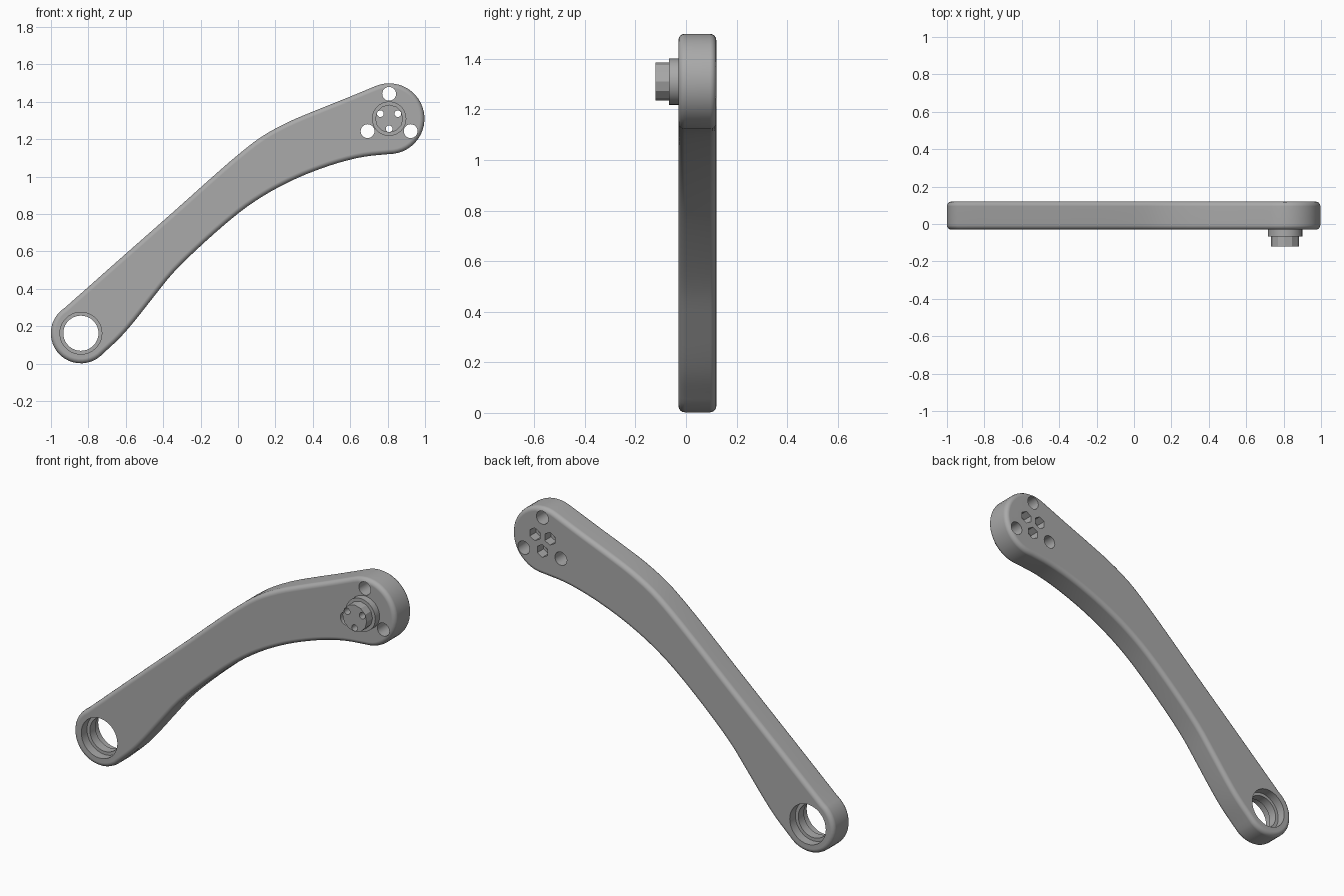
import bpy, bmesh, math
from mathutils import Vector, Matrix

if "Cube" in bpy.data.objects:
    bpy.data.objects.remove(bpy.data.objects["Cube"], do_unlink=True)

FRONT, BACK = -0.03, 0.12
HUB = (0.808, 1.31)      # large upper end
EYE = (-0.84, 0.163)     # small lower end

grey = bpy.data.materials.new("plain grey")
grey.use_nodes = True
grey.diffuse_color = (0.4, 0.4, 0.4, 1)
grey.node_tree.nodes["Principled BSDF"].inputs["Base Color"].default_value = (0.4, 0.4, 0.4, 1)


def make_object(name, bm):
    bmesh.ops.recalc_face_normals(bm, faces=bm.faces)
    mesh = bpy.data.meshes.new(name)
    bm.to_mesh(mesh)
    bm.free()
    mesh.materials.append(grey)
    ob = bpy.data.objects.new(name, mesh)
    bpy.context.collection.objects.link(ob)
    return ob


def rod(name, centre, radius, y0, y1, sides=32):
    """Cylinder or prism lying along y."""
    bm = bmesh.new()
    bmesh.ops.create_cone(bm, cap_ends=True, segments=sides, radius1=radius,
                          radius2=radius, depth=y1 - y0)
    place = Matrix.Translation((centre[0], (y0 + y1) / 2, centre[1]))
    bmesh.ops.transform(bm, matrix=place @ Matrix.Rotation(math.pi / 2, 4, "X"), verts=bm.verts)
    return make_object(name, bm)


def select(ob):
    bpy.ops.object.select_all(action="DESELECT")
    ob.select_set(True)
    bpy.context.view_layer.objects.active = ob


def cut(target, *shape):
    cutter = rod("cutter", *shape)
    mod = target.modifiers.new("cut", "BOOLEAN")
    mod.operation, mod.solver, mod.object = "DIFFERENCE", "EXACT", cutter
    select(target)
    bpy.ops.object.modifier_apply(modifier=mod.name)
    bpy.data.objects.remove(cutter, do_unlink=True)


def polar(centre, radius, degrees):
    a = math.radians(degrees)
    return (centre[0] + radius * math.cos(a), centre[1] + radius * math.sin(a))


def arc(centre, radius, start, end, steps):
    return [polar(centre, radius, start + (end - start) * i / steps) for i in range(steps + 1)]


def smooth_path(points, steps=3):
    """Catmull-Rom curve through the points, without its two ends."""
    p = [Vector(q) for q in points]
    p = [2 * p[0] - p[1]] + p + [2 * p[-1] - p[-2]]
    out = []
    for a, b, c, d in zip(p, p[1:], p[2:], p[3:]):
        for i in range(steps):
            t = i / steps
            out.append(tuple(0.5 * (2 * b + (c - a) * t + (2 * a - 5 * b + 4 * c - d) * t * t
                                    + (3 * b - a - 3 * c + d) * t ** 3)))
    return out[1:]


# Arm outline: two round ends joined by curved edges
eye_arc = arc(EYE, 0.161, -42, -238, 22)
hub_arc = arc(HUB, 0.189, 114, -90, 26)
upper = [eye_arc[-1], (-0.66, 0.535), (-0.34, 0.817), (-0.15, 0.987), (0, 1.117), (0.125, 1.213),
         (0.26, 1.288), (0.41, 1.352), (0.57, 1.416), hub_arc[0]]
lower = [hub_arc[-1], (0.675, 1.107), (0.54, 1.075), (0.40, 1.027), (0.275, 0.973), (0.14, 0.90),
         (0, 0.803), (-0.18, 0.648), (-0.34, 0.493), (-0.445, 0.365), (-0.55, 0.232),
         (-0.63, 0.14), eye_arc[0]]
outline = eye_arc + smooth_path(upper) + hub_arc + smooth_path(lower)

# Arm body with rounded rims
bm = bmesh.new()
cap = bm.faces.new([bm.verts.new((x, FRONT, z)) for x, z in outline])
extruded = bmesh.ops.extrude_face_region(bm, geom=[cap])["geom"]
bmesh.ops.translate(bm, vec=(0, BACK - FRONT, 0),
                    verts=[g for g in extruded if isinstance(g, bmesh.types.BMVert)])
rims = [e for e in bm.edges if abs(e.verts[0].co.y - e.verts[1].co.y) < 1e-5]
bmesh.ops.bevel(bm, geom=rims, offset=0.025, segments=4, profile=0.5, affect="EDGES")
arm = make_object("arm", bm)

# Stepped bore in the lower end
cut(arm, EYE, 0.094, -0.2, 0.2, 40)
cut(arm, EYE, 0.112, -0.2, 0.02, 40)
cut(arm, EYE, 0.112, 0.07, 0.2, 40)

# Stepped boss on the front of the upper end
collar = rod("boss_collar", HUB, 0.092, -0.068, FRONT + 0.01, 32)
pin = rod("boss_pin", HUB, 0.075, -0.12, -0.06, 12)

# Mounting holes, and bolt holes with hexagonal nut pockets at the back
for angle in (90, 210, 330):
    cut(arm, polar(HUB, 0.133, angle), 0.037, -0.2, 0.2, 24)
for angle in (30, 150, 270):
    spot = polar(HUB, 0.054, angle)
    for part in (arm, collar, pin):
        cut(part, spot, 0.018, -0.2, 0.2, 16)
    cut(arm, spot, 0.036, 0.065, 0.2, 6)

# Smooth curved walls, keep crisp edges and flat faces
for part in (arm, collar, pin):
    select(part)
    bpy.ops.object.shade_smooth_by_angle(angle=math.radians(29))
    weighted = part.modifiers.new("flat faces", "WEIGHTED_NORMAL")
    weighted.keep_sharp = True
